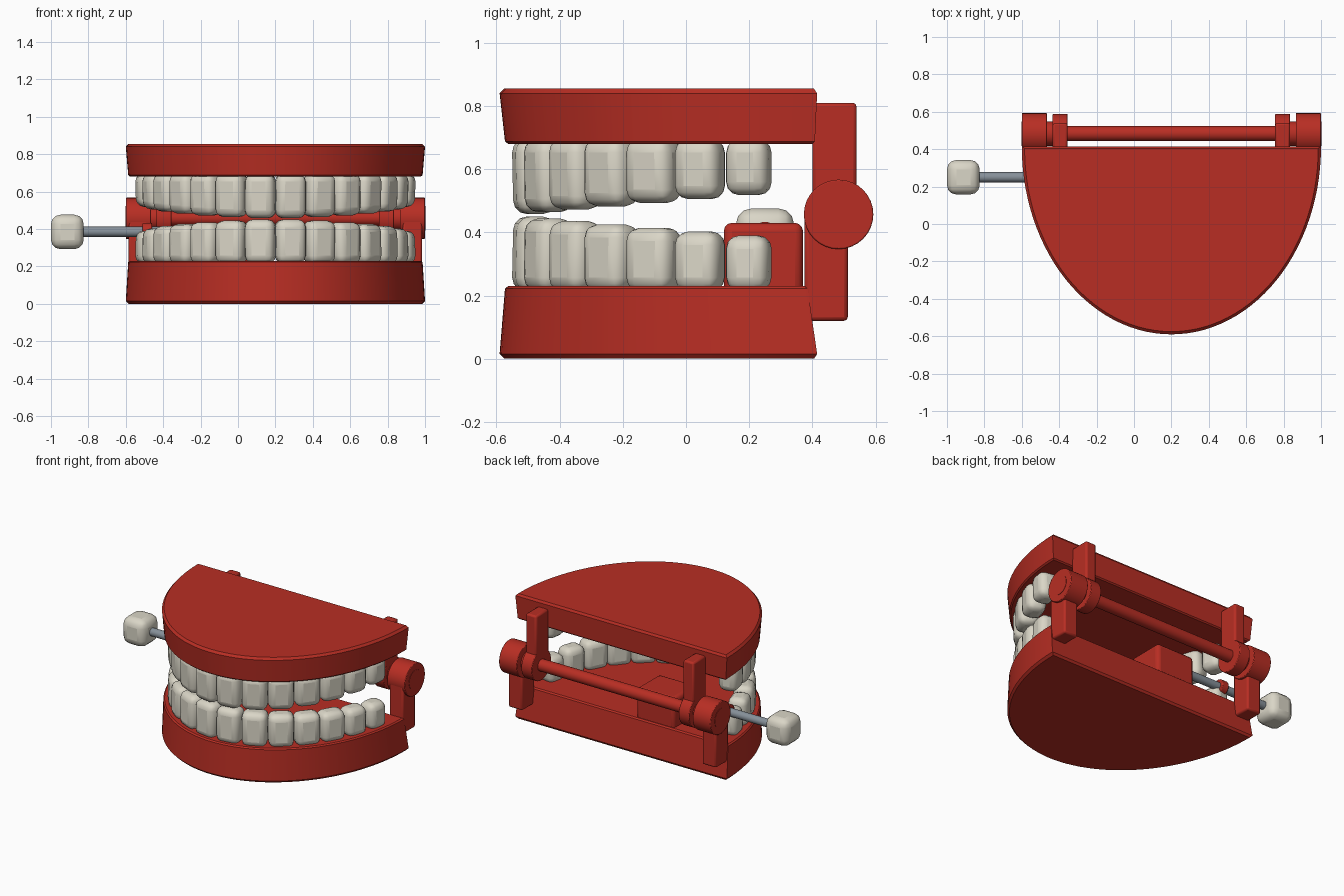
import bpy, bmesh, math
from mathutils import Matrix, Vector

if "Cube" in bpy.data.objects:
    bpy.data.objects.remove(bpy.data.objects["Cube"])


def material(name, color):
    m = bpy.data.materials.new(name)
    m.diffuse_color = (*color, 1)
    m.use_nodes = True
    m.node_tree.nodes["Principled BSDF"].inputs["Base Color"].default_value = m.diffuse_color
    return m


RED = material("red plastic", (0.48, 0.027, 0.017))
IVORY = material("ivory", (0.70, 0.67, 0.57))
STEEL = material("grey steel", (0.24, 0.28, 0.32))
CX = 0.2  # middle of the jaws


def finish(name, bm, mat, bevel=0, segments=2, angle=35):
    bmesh.ops.recalc_face_normals(bm, faces=bm.faces)
    me = bpy.data.meshes.new(name)
    bm.to_mesh(me)
    bm.free()
    me.materials.append(mat)
    ob = bpy.data.objects.new(name, me)
    bpy.context.collection.objects.link(ob)
    if bevel:
        mod = ob.modifiers.new("bevel", 'BEVEL')
        mod.width, mod.segments = bevel, segments
        mod.limit_method = 'ANGLE'
    bpy.ops.object.select_all(action='DESELECT')
    ob.select_set(True)
    bpy.context.view_layer.objects.active = ob
    bpy.ops.object.shade_smooth_by_angle(angle=math.radians(angle))
    return ob


def box(name, lo, hi, mat, bevel=0.012, segments=2):
    lo, hi = Vector(lo), Vector(hi)
    bm = bmesh.new()
    bmesh.ops.create_cube(bm, size=1)
    for v in bm.verts:
        v.co = (lo + hi) / 2 + v.co * (hi - lo)
    return finish(name, bm, mat, bevel, segments)


def rod(name, x0, x1, y, z, r, mat, bevel=0, sides=32):
    """Cylinder lying along x."""
    bm = bmesh.new()
    bmesh.ops.create_cone(bm, cap_ends=True, segments=sides, radius1=r, radius2=r,
                          depth=x1 - x0,
                          matrix=Matrix.Translation(((x0 + x1) / 2, y, z))
                          @ Matrix.Rotation(math.pi / 2, 4, 'Y'))
    return finish(name, bm, mat, bevel)


def gum(name, levels, n=56):
    """Loft of half ellipses; each level is (z, half width, front y, back y)."""
    bm = bmesh.new()
    rings = []
    for z, rx, front, back in levels:
        rings.append([bm.verts.new((CX + rx * math.cos(math.pi * i / n),
                                    back + (front - back) * math.sin(math.pi * i / n), z))
                      for i in range(n + 1)])
    for a, b in zip(rings, rings[1:]):
        for i in range(n + 1):
            j = (i + 1) % (n + 1)
            bm.faces.new((a[i], a[j], b[j], b[i]))
    bm.faces.new(rings[0])
    bm.faces.new(rings[-1])
    return finish(name, bm, RED, angle=25)


# Gum plates
gum("lower_gum", [(0, 0.785, -0.575, 0.405), (0.015, 0.80, -0.59, 0.415),
                  (0.222, 0.787, -0.573, 0.385), (0.23, 0.777, -0.563, 0.375)])
gum("upper_gum", [(0.68, 0.777, -0.563, 0.40), (0.688, 0.787, -0.573, 0.408),
                  (0.84, 0.80, -0.59, 0.415), (0.855, 0.785, -0.575, 0.405)])


# Teeth: seven per side on an arch, shorter toward the back
def tooth(name, pos, normal, width, depth, z0, z1, biting_up):
    bm = bmesh.new()
    bmesh.ops.create_cube(bm, size=1)
    tangent = Vector((-normal.y, normal.x, 0))
    for v in bm.verts:
        tip = (v.co.z > 0) == biting_up
        s = 1.0 if tip else 0.97
        d = depth * (0.92 if tip else 1)
        z = z1 if v.co.z > 0 else z0
        p = pos + tangent * v.co.x * width * s + normal * (v.co.y * d)
        v.co = (p.x, p.y, z)
    finish(name, bm, IVORY, 0.042, 3, 50)


ARCH_X, ARCH_Y, ARCH_BACK = 0.70, 0.905, 0.42


def arch(t):
    return Vector((ARCH_X * math.sin(t), ARCH_BACK - ARCH_Y * math.cos(t), 0))


steps = [arch(i * math.pi / 4000) for i in range(2001)]
lengths = [0.0]
for a, b in zip(steps, steps[1:]):
    lengths.append(lengths[-1] + (b - a).length)
SPACING = 0.1605
for k in range(7):
    target = SPACING * (k + 0.5)
    i = min(range(2001), key=lambda q: abs(lengths[q] - target))
    t = i * math.pi / 4000
    p = arch(t)
    n = Vector((math.sin(t) / ARCH_X, -math.cos(t) / ARCH_Y, 0)).normalized()
    rise = 0.06 * (k / 6) ** 1.3
    width = 0.163 if k < 5 else (0.15 if k == 5 else 0.14)
    for side, label in ((1, "right"), (-1, "left")):
        pos = Vector((CX + side * p.x, p.y, 0))
        nn = Vector((side * n.x, n.y, 0))
        tooth(f"upper_tooth_{label}_{k + 1}", pos, nn, width, 0.135, 0.458 + rise, 0.695, False)
        tooth(f"lower_tooth_{label}_{k + 1}", pos, nn, width, 0.135, 0.215, 0.450 - rise, True)

# Hinge: long rod, outer barrels on the lower jaw, inner ones on the upper
HY, HZ = 0.483, 0.457
rod("hinge_rod", -0.55, 0.95, HY, HZ, 0.04, RED)
for side, label in ((1, "right"), (-1, "left")):
    def span(a, b):
        return sorted((CX + side * a, CX + side * b))
    a, b = span(0.665, 0.80)
    rod(f"outer_barrel_{label}", a, b, HY, HZ, 0.11, RED, 0.004)
    a, b = span(0.555, 0.635)
    rod(f"inner_barrel_{label}", a, b, HY, HZ, 0.105, RED, 0.004)
    a, b = span(0.62, 0.68)
    rod(f"hinge_spacer_{label}", a, b, HY, HZ, 0.065, RED)
    a, b = span(0.798, 0.802)
    rod(f"hinge_cap_{label}", a, b, HY, HZ, 0.065, RED)
    a, b = span(0.68, 0.785)
    box(f"lower_post_{label}", (a, 0.375, 0.12), (b, 0.512, 0.46), RED)
    a, b = span(0.555, 0.635)
    box(f"upper_post_{label}", (a, 0.40, 0.47), (b, 0.54, 0.81), RED)

# Wind-up mechanism: housing, shaft, collar and knob
box("gear_housing", (-0.17, 0.12, 0.2), (0.12, 0.37, 0.43), RED, 0.025, 3)
rod("winding_shaft", -0.87, -0.15, 0.25, 0.385, 0.027, STEEL)
rod("shaft_collar", -0.51, -0.46, 0.25, 0.385, 0.048, RED, 0.005)
box("winding_knob", (-1.0, 0.158, 0.292), (-0.825, 0.342, 0.476), IVORY, 0.05, 3)
